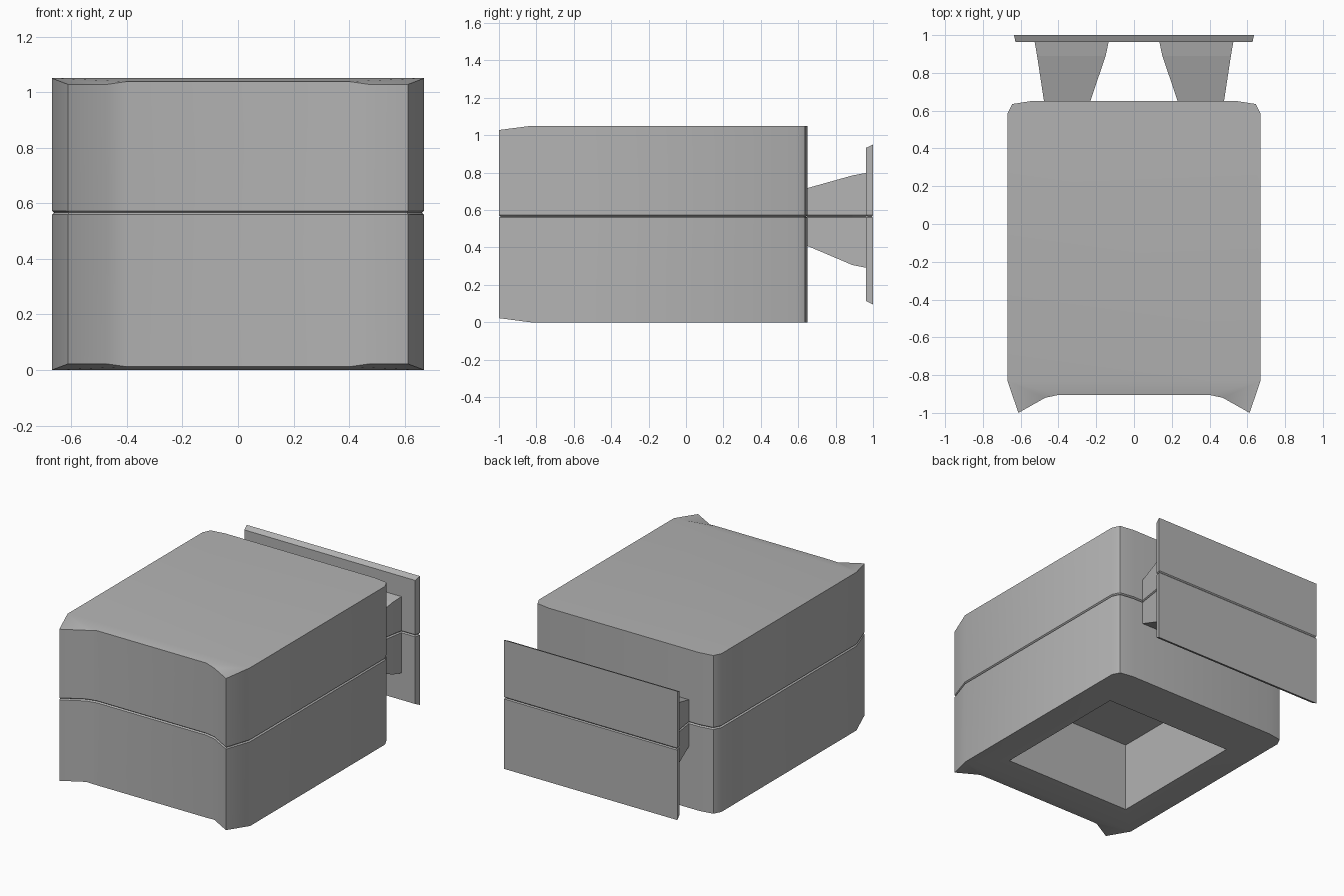
import bpy, bmesh, math
from mathutils import Vector

if "Cube" in bpy.data.objects:
    bpy.data.objects.remove(bpy.data.objects["Cube"])

SEAM = 0.566
grey = bpy.data.materials.new("plain_grey")
grey.diffuse_color = (0.45, 0.45, 0.45, 1)
grey.use_nodes = True
grey.node_tree.nodes["Principled BSDF"].inputs["Base Color"].default_value = grey.diffuse_color


def finish(name, bm, seam=True):
    """Weld, press the seam groove around the part, and make the object."""
    bmesh.ops.recalc_face_normals(bm, faces=bm.faces)
    if seam:
        for z in (SEAM - 0.007, SEAM, SEAM + 0.007):
            bmesh.ops.bisect_plane(bm, geom=bm.verts[:] + bm.edges[:] + bm.faces[:],
                                   plane_co=(0, 0, z), plane_no=(0, 0, 1))
        bm.normal_update()
        middle = [(v, v.normal.copy()) for v in bm.verts if abs(v.co.z - SEAM) < 1e-4]
        for v, n in middle:
            v.co -= n * 0.009
    me = bpy.data.meshes.new(name)
    bm.to_mesh(me)
    bm.free()
    me.materials.append(grey)
    ob = bpy.data.objects.new(name, me)
    bpy.context.collection.objects.link(ob)
    return ob


def loft(rings):
    """Skin a list of equal rings and cap both ends."""
    bm = bmesh.new()
    vs = [[bm.verts.new(p) for p in r] for r in rings]
    n = len(vs[0])
    for a, b in zip(vs, vs[1:]):
        for i in range(n):
            j = (i + 1) % n
            bm.faces.new((a[i], a[j], b[j], b[i]))
    bm.faces.new(vs[0])
    bm.faces.new(vs[-1])
    return bm


def activate(ob):
    bpy.ops.object.select_all(action='DESELECT')
    ob.select_set(True)
    bpy.context.view_layer.objects.active = ob


# Body: half outline from front middle round to the back (x, y, drop at the rim)
half = [(0.40, -0.905, 0.012), (0.47, -0.92, 0.022), (0.612, -1.0, 0.022),
        (0.67, -0.83, 0), (0.67, 0.585, 0), (0.645, 0.635, 0), (0.55, 0.65, 0)]
outline = half + [(-x, y, d) for x, y, d in reversed(half)]
bm = bmesh.new()
low = [bm.verts.new((x, y, d)) for x, y, d in outline]
top = [bm.verts.new((x, y, 1.05 - d)) for x, y, d in outline]
n = len(outline)
for i in range(n):
    j = (i + 1) % n
    bm.faces.new((low[i], low[j], top[j], top[i]))
for r in (low, top):
    bm.faces.new(r[3:11])                      # flat cap
    bm.faces.new((r[0], r[3], r[10], r[13]))   # sloped front lip
    for a, b, c in ((0, 1, 3), (1, 2, 3), (13, 10, 12), (12, 10, 11)):
        bm.faces.new((r[a], r[b], r[c]))
body = finish("body", bm)

# Rectangular socket in the underside
x, y0, y1 = 0.47, -0.64, 0.33
cut = finish("socket_cutter", loft([[(-x, y0, z), (x, y0, z), (x, y1, z), (-x, y1, z)]
                                    for z in (-0.2, 0.46)]), seam=False)
cut.hide_render = True
mod = body.modifiers.new("socket", 'BOOLEAN')
mod.operation = 'DIFFERENCE'
mod.solver = 'EXACT'
mod.object = cut
activate(body)
bpy.ops.object.modifier_apply(modifier=mod.name)
bpy.data.objects.remove(cut)
activate(body)
bpy.ops.object.shade_smooth_by_angle(angle=math.radians(30))

# Two flared struts behind the body: (y, inner x, outer x, bottom z, top z)
sections = [(0.64, 0.235, 0.475, 0.412, 0.715), (0.89, 0.15, 0.513, 0.306, 0.785),
            (0.97, 0.133, 0.527, 0.29, 0.80)]
for side, s in (("left", -1), ("right", 1)):
    finish(side + "_strut", loft([[(s * a, y, b), (s * c, y, b), (s * c, y, t), (s * a, y, t)]
                                  for y, a, c, b, t in sections]))

# Back plate with slightly bevelled rim
finish("back_plate", loft([[(-x, y, b), (x, y, b), (x, y, t), (-x, y, t)]
                           for y, x, b, t in ((0.963, 0.627, 0.113, 0.933),
                                              (1.0, 0.636, 0.095, 0.95))]))
